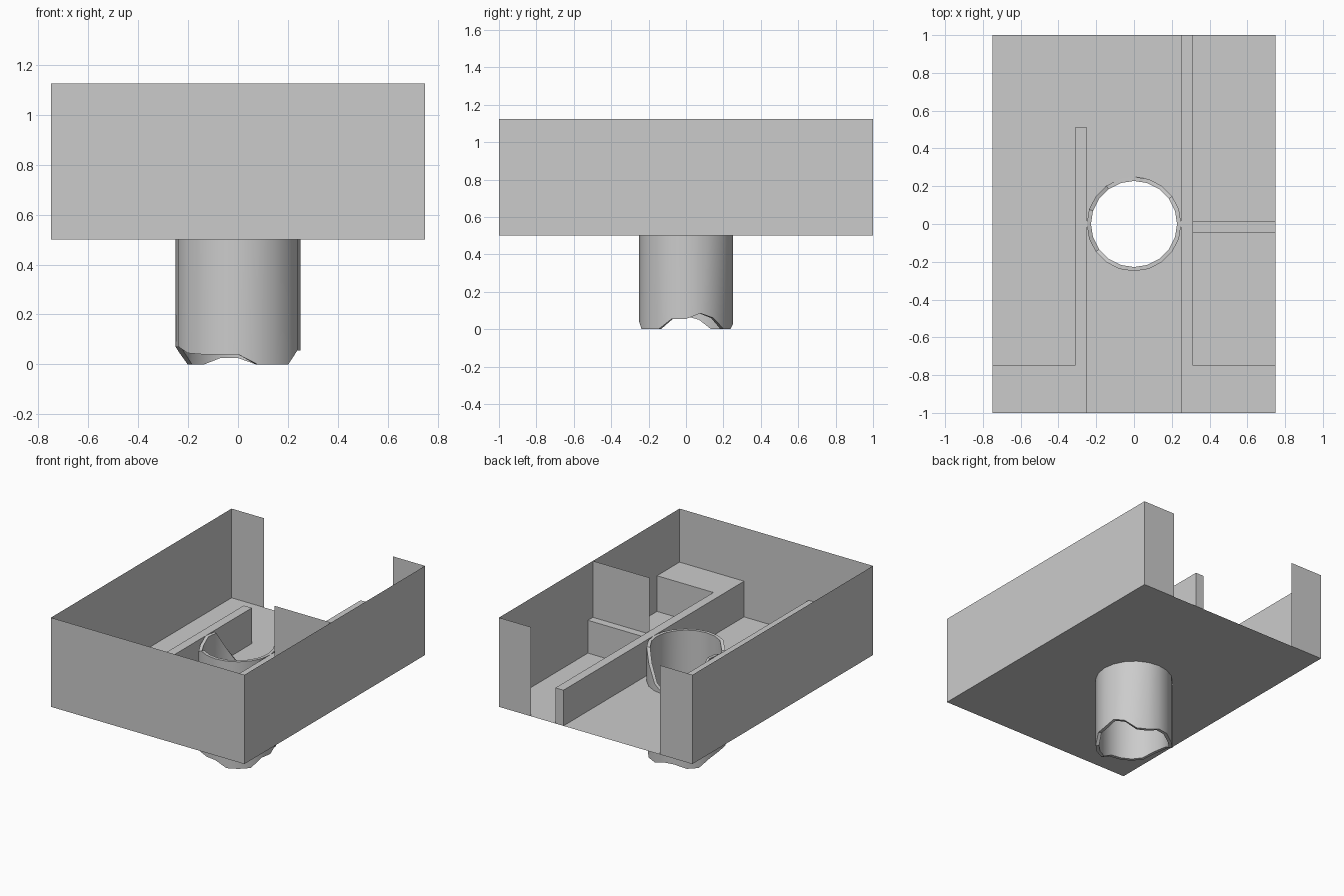
import bpy, bmesh
from math import cos, sin, radians

if "Cube" in bpy.data.objects:
    bpy.data.objects.remove(bpy.data.objects["Cube"])

FLOOR, COUNTER, TOP = 0.5, 0.75, 1.125


def make(name, verts, faces):
    me = bpy.data.meshes.new(name)
    me.from_pydata(verts, [], faces)
    me.update()
    ob = bpy.data.objects.new(name, me)
    bpy.context.collection.objects.link(ob)
    return ob


def sheet(name, path, z0, z1):
    """Thin upright wall following an open path."""
    n = len(path)
    verts = [(x, y, z) for z in (z0, z1) for x, y in path]
    return make(name, verts, [(i, i + 1, n + i + 1, n + i) for i in range(n - 1)])


def block(name, outline, z0, z1, skip=()):
    """Raised shape with a top and sides; sides lying on the shell are skipped."""
    n = len(outline)
    verts = [(x, y, z) for z in (z0, z1) for x, y in outline]
    faces = [tuple(range(n, 2 * n))]
    faces += [(i, (i + 1) % n, n + (i + 1) % n, n + i) for i in range(n) if i not in skip]
    return make(name, verts, faces)


# outer walls, paper thin, with a wide opening in the back
sheet("outer_walls", [(0.5, 1), (0.75, 1), (0.75, -1), (-0.75, -1), (-0.75, 1), (-0.5, 1)], FLOOR, TOP)

# floor with a round hole for the pipe
SIDES, R_OUT, R_IN = 20, 0.25, 0.228
ring = [(cos(radians(18 * i)), sin(radians(18 * i))) for i in range(SIDES)]
bm = bmesh.new()
for loop in ([(-0.75, -1), (0.75, -1), (0.75, 1), (-0.75, 1)], [(x * R_OUT, y * R_OUT) for x, y in ring]):
    vs = [bm.verts.new((x, y, FLOOR)) for x, y in loop]
    for i in range(len(vs)):
        bm.edges.new((vs[i - 1], vs[i]))
bmesh.ops.triangle_fill(bm, use_beauty=True, use_dissolve=False, edges=bm.edges[:], normal=(0, 0, 1))
floor_mesh = bpy.data.meshes.new("floor")
bm.to_mesh(floor_mesh)
bm.free()
bpy.context.collection.objects.link(bpy.data.objects.new("floor", floor_mesh))

# L-shaped low partitions with a shelf along the front wall
block("left_partition", [(-0.75, -1), (-0.25, -1), (-0.25, 0.51), (-0.3125, 0.51),
                         (-0.3125, -0.75), (-0.75, -0.75)], FLOOR, COUNTER, skip=(0, 5))
block("right_partition", [(0.25, -1), (0.75, -1), (0.75, -0.75), (0.3125, -0.75),
                          (0.3125, 1), (0.25, 1)], FLOOR, COUNTER, skip=(0, 1))

# cross divider: thick low base and a thin panel above it
block("divider_base", [(0.3125, -0.045), (0.75, -0.045), (0.75, 0.015), (0.3125, 0.015)],
      FLOOR, 0.73, skip=(1, 3))
sheet("divider_panel", [(0.3125, -0.04), (0.75, -0.04)], 0.73, TOP)

# broken pipe with ragged rims at both ends
low = [.055, .085, .06, 0, 0, .025, .025, 0, 0, .05, .07, .07, .045, .04, .04, .04, 0, 0, 0, .055]
high = [.75, .75, .74, .66, .55, .5, .5, .52, .63, .75, .75, .72, .71, .75, .75, .75, .75, .75, .75, .75]
verts = []
for r, heights in ((R_OUT, low), (R_OUT, high), (R_IN, high), (R_IN, low)):
    verts += [(x * r, y * r, z) for (x, y), z in zip(ring, heights)]
faces = []
for k in range(4):
    a, b = k * SIDES, ((k + 1) % 4) * SIDES
    for i in range(SIDES):
        j = (i + 1) % SIDES
        faces.append((a + i, a + j, b + j, b + i))
pipe = make("broken_pipe", verts, faces)
bpy.context.view_layer.objects.active = pipe
pipe.select_set(True)
bpy.ops.object.shade_smooth_by_angle(angle=radians(30))
